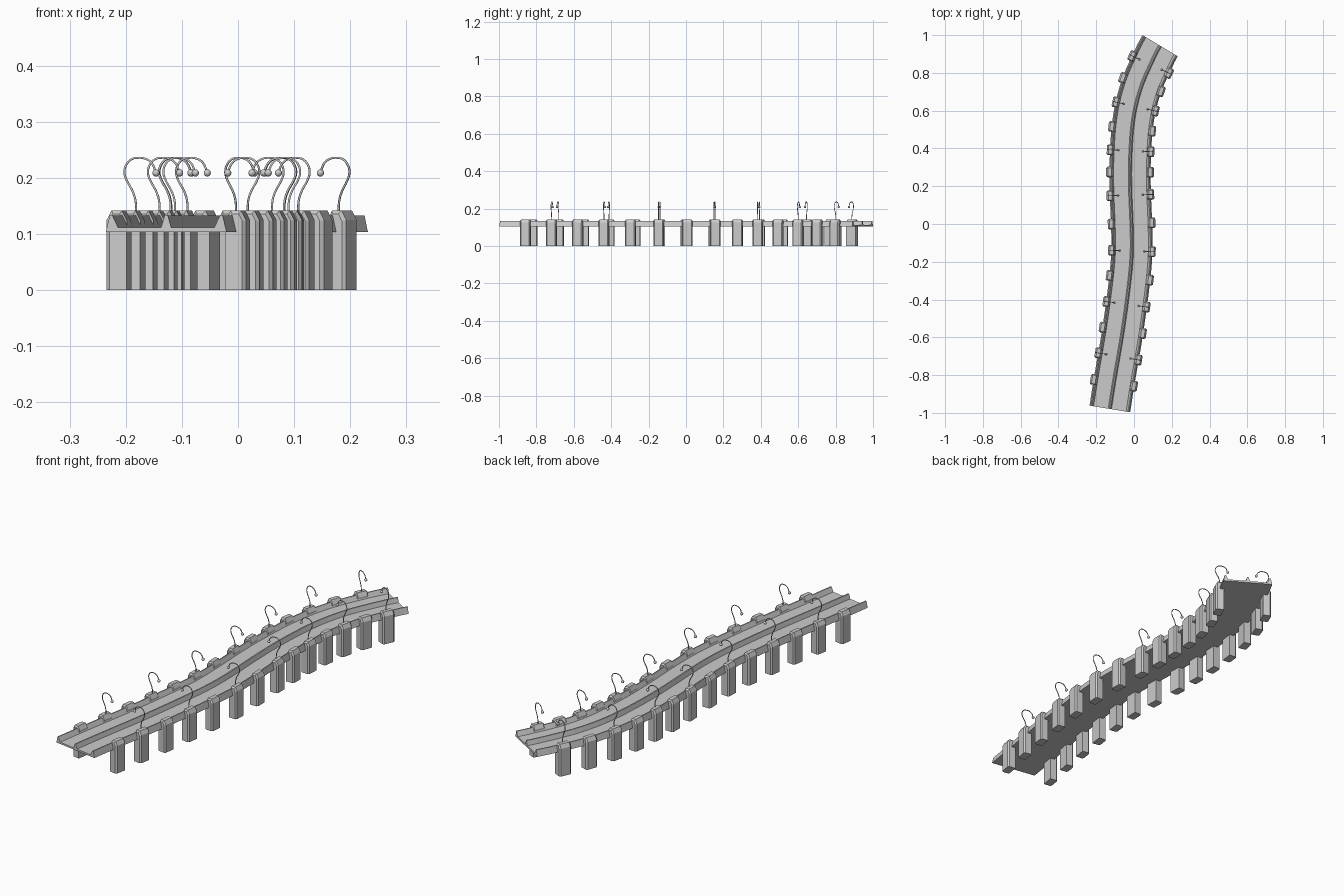
import bpy, bmesh, math
from mathutils import Vector, Matrix

if "Cube" in bpy.data.objects:
    bpy.data.objects.remove(bpy.data.objects["Cube"])

# Centre line of the road: x as a smooth function of y
KNOTS = [(-0.979, -0.128), (-0.839, -0.106), (-0.561, -0.059), (-0.283, -0.022),
         (-0.14, -0.011), (0.005, -0.013), (0.153, -0.019), (0.275, -0.021),
         (0.386, -0.018), (0.503, -0.010), (0.619, 0.008), (0.738, 0.042),
         (0.844, 0.088), (0.944, 0.138)]


def slope(i):
    if i == 0:
        return 0.163
    if i == len(KNOTS) - 1:
        return 0.6
    (y0, x0), (y1, x1) = KNOTS[i - 1], KNOTS[i + 1]
    return (x1 - x0) / (y1 - y0)


def frame(y):
    """Matrix at y on the road: local x points right across, local y along."""
    i = 0
    while i < len(KNOTS) - 2 and y > KNOTS[i + 1][0]:
        i += 1
    (ya, xa), (yb, xb) = KNOTS[i], KNOTS[i + 1]
    h = yb - ya
    t = (y - ya) / h
    ma, mb = slope(i) * h, slope(i + 1) * h
    x = ((2*t**3 - 3*t**2 + 1) * xa + (t**3 - 2*t**2 + t) * ma
         + (3*t**2 - 2*t**3) * xb + (t**3 - t**2) * mb)
    dx = ((6*t*t - 6*t) * (xa - xb) + (3*t*t - 4*t + 1) * ma + (3*t*t - 2*t) * mb) / h
    return Matrix.Translation((x, y, 0)) @ Matrix.Rotation(-math.atan(dx), 4, 'Z')


def finish(bm, name):
    bmesh.ops.recalc_face_normals(bm, faces=bm.faces)
    me = bpy.data.meshes.new(name)
    bm.to_mesh(me)
    bm.free()
    ob = bpy.data.objects.new(name, me)
    bpy.context.collection.objects.link(ob)
    return ob


# Road deck: two lanes between edge barriers and a central barrier
half = [(0.109, 0.104), (0.102, 0.133), (0.097, 0.133), (0.087, 0.112),
        (0.009, 0.112), (0.003, 0.133)]
profile = half + [(-x, z) for x, z in reversed(half)]
bm = bmesh.new()
rings = []
STEPS = 48
for s in range(STEPS + 1):
    y = KNOTS[0][0] + (KNOTS[-1][0] - KNOTS[0][0]) * s / STEPS
    m = frame(y)
    rings.append([bm.verts.new(m @ Vector((x, 0, z))) for x, z in profile])
n = len(profile)
for a, b in zip(rings, rings[1:]):
    for k in range(n):
        bm.faces.new((a[k], a[(k + 1) % n], b[(k + 1) % n], b[k]))
bm.faces.new(rings[0])
bm.faces.new(rings[-1])
finish(bm, "road_deck")

# Shared pillar mesh outline (distance across, height)
PILLAR = [(0.089, 0), (0.126, 0), (0.126, 0.125), (0.117, 0.142), (0.098, 0.142), (0.089, 0.124)]


def pillar(m, side, name):
    bm = bmesh.new()
    caps = [[bm.verts.new((side * x, y, z)) for x, z in PILLAR] for y in (-0.028, 0.028)]
    k = len(PILLAR)
    for i in range(k):
        j = (i + 1) % k
        bm.faces.new((caps[0][i], caps[0][j], caps[1][j], caps[1][i]))
    for c in caps:
        bm.faces.new(c)
    # chamfer the outer and top edges of both ends
    edges = [bm.edges.get((c[i], c[i + 1])) for c in caps for i in range(1, 5)]
    bmesh.ops.bevel(bm, geom=edges, offset=0.006, segments=1, affect='EDGES')
    bm.transform(m)
    finish(bm, name)


# Lamp stem: swan-neck curve leaning out, then over the road
STEM = [(0.101, 0.138), (0.102, 0.160), (0.108, 0.178), (0.118, 0.196), (0.122, 0.210),
        (0.119, 0.223), (0.110, 0.233), (0.098, 0.236), (0.083, 0.234), (0.073, 0.227),
        (0.066, 0.213)]


def lamp(m, side, name):
    cu = bpy.data.curves.new(name + "_stem", 'CURVE')
    cu.dimensions = '3D'
    cu.bevel_depth = 0.002
    cu.bevel_resolution = 1
    cu.use_fill_caps = True
    sp = cu.splines.new('BEZIER')
    sp.resolution_u = 3
    sp.bezier_points.add(len(STEM) - 1)
    for p, (x, z) in zip(sp.bezier_points, STEM):
        p.co = m @ Vector((side * x, 0, z))
        p.handle_left_type = p.handle_right_type = 'AUTO'
    bpy.context.collection.objects.link(bpy.data.objects.new(name + "_stem", cu))
    # lamp globe
    bm = bmesh.new()
    bmesh.ops.create_uvsphere(bm, u_segments=12, v_segments=8, radius=0.0065)
    bm.transform(m @ Matrix.Translation((side * 0.065, 0, 0.209)))
    for f in bm.faces:
        f.smooth = True
    finish(bm, name + "_globe")


# Pillars in pairs along the road, lamps on every second pair
PAIRS = [0.844, 0.738, 0.622, 0.504, 0.388, 0.275, 0.153, 0.003,
         -0.143, -0.285, -0.425, -0.563, -0.701, -0.841]
for i, y in enumerate(PAIRS):
    m = frame(y)
    for side, word in ((-1, "left"), (1, "right")):
        pillar(m, side, f"pillar_{word}_{i + 1}")
        if i % 2 == 0:
            lamp(m, side, f"lamp_{word}_{i // 2 + 1}")
